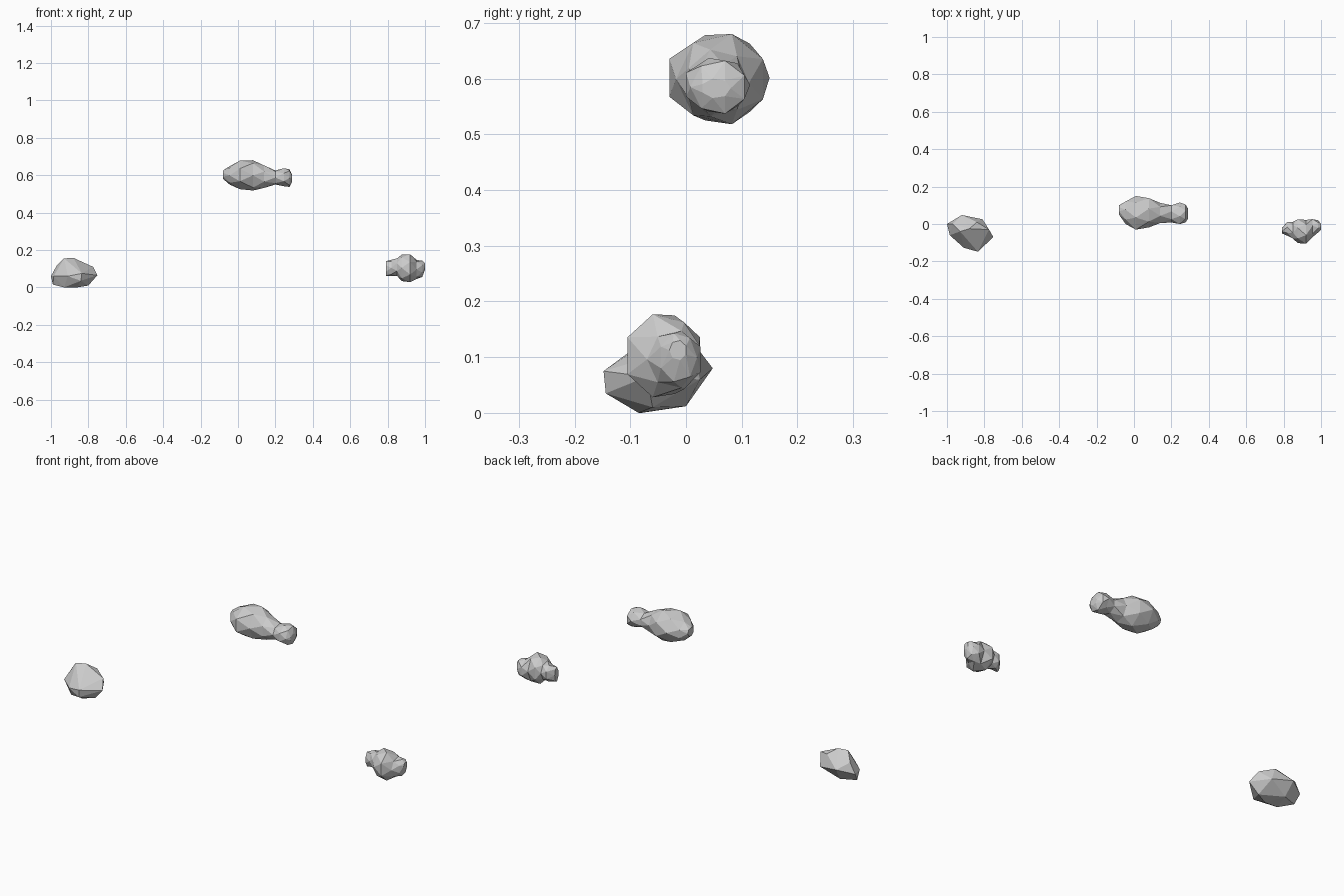
import bpy, bmesh, math


def finish(bm, name):
    bmesh.ops.recalc_face_normals(bm, faces=bm.faces[:])
    me = bpy.data.meshes.new(name)
    bm.to_mesh(me)
    bm.free()
    ob = bpy.data.objects.new(name, me)
    bpy.context.collection.objects.link(ob)


def hull_rock(name, pts):
    bm = bmesh.new()
    for p in pts:
        bm.verts.new(p)
    r = bmesh.ops.convex_hull(bm, input=bm.verts[:])
    loose = [v for v in bm.verts if not v.link_faces]
    bmesh.ops.delete(bm, geom=loose, context='VERTS')
    finish(bm, name)


def ring_rock(name, rings, n=7):
    """Loft faceted rings (x, ymin, ymax, zmin, zmax), twisting half a step each time."""
    bm = bmesh.new()
    loops = []
    for k, (x, y0, y1, z0, z1) in enumerate(rings):
        ang = [2 * math.pi * (i + 0.5 * k) / n for i in range(n)]
        c, s = [math.cos(a) for a in ang], [math.sin(a) for a in ang]
        fit = lambda v, vs, lo, hi: lo + (hi - lo) * (v - min(vs)) / (max(vs) - min(vs))
        loops.append([bm.verts.new((x, fit(c[i], c, y0, y1), fit(s[i], s, z0, z1)))
                      for i in range(n)])
    for a, b in zip(loops, loops[1:]):
        for i in range(n):
            j = (i + 1) % n
            bm.faces.new((a[i], a[j], b[i]))
            bm.faces.new((a[j], b[j], b[i]))
    bm.faces.new(loops[0])
    bm.faces.new(loops[-1])
    finish(bm, name)


# Left rock: a single chunky boulder, low toward the front
hull_rock("left_rock", [
    (-0.99, -0.03, 0.015), (-1.0, 0.0, 0.06), (-0.985, -0.06, 0.06),
    (-0.97, 0.0, 0.115), (-0.93, -0.04, 0.155), (-0.88, -0.025, 0.158),
    (-0.84, 0.01, 0.13), (-0.92, 0.048, 0.08), (-0.81, 0.025, 0.06),
    (-0.775, -0.03, 0.11), (-0.752, -0.07, 0.065), (-0.80, -0.06, 0.01),
    (-0.835, -0.148, 0.075), (-0.84, -0.144, 0.035), (-0.91, -0.127, 0.06),
    (-0.93, -0.08, 0.0), (-0.86, -0.085, 0.0), (-0.91, 0.0, 0.012),
    (-0.83, -0.11, 0.092)])

# Middle rock: large lobe, neck and small lobe
ring_rock("middle_rock", [
    (-0.08, 0.05, 0.10, 0.58, 0.625),
    (-0.045, 0.0, 0.12, 0.55, 0.648),
    (0.01, -0.03, 0.15, 0.525, 0.678),
    (0.08, -0.018, 0.138, 0.518, 0.68),
    (0.14, 0.005, 0.113, 0.532, 0.652),
    (0.20, 0.008, 0.10, 0.55, 0.625),
    (0.245, 0.0, 0.115, 0.541, 0.637),
    (0.275, 0.008, 0.105, 0.537, 0.632),
    (0.29, 0.03, 0.08, 0.565, 0.60)])

# Right rock: small knobbly stone
ring_rock("right_rock", [
    (0.79, -0.05, -0.02, 0.062, 0.14),
    (0.82, -0.063, 0.01, 0.062, 0.148),
    (0.85, -0.078, 0.012, 0.062, 0.155),
    (0.875, -0.102, 0.025, 0.034, 0.175),
    (0.92, -0.105, 0.022, 0.028, 0.177),
    (0.955, -0.07, 0.026, 0.045, 0.147),
    (0.985, -0.045, 0.02, 0.056, 0.143),
    (1.0, -0.03, 0.0, 0.095, 0.13)])
